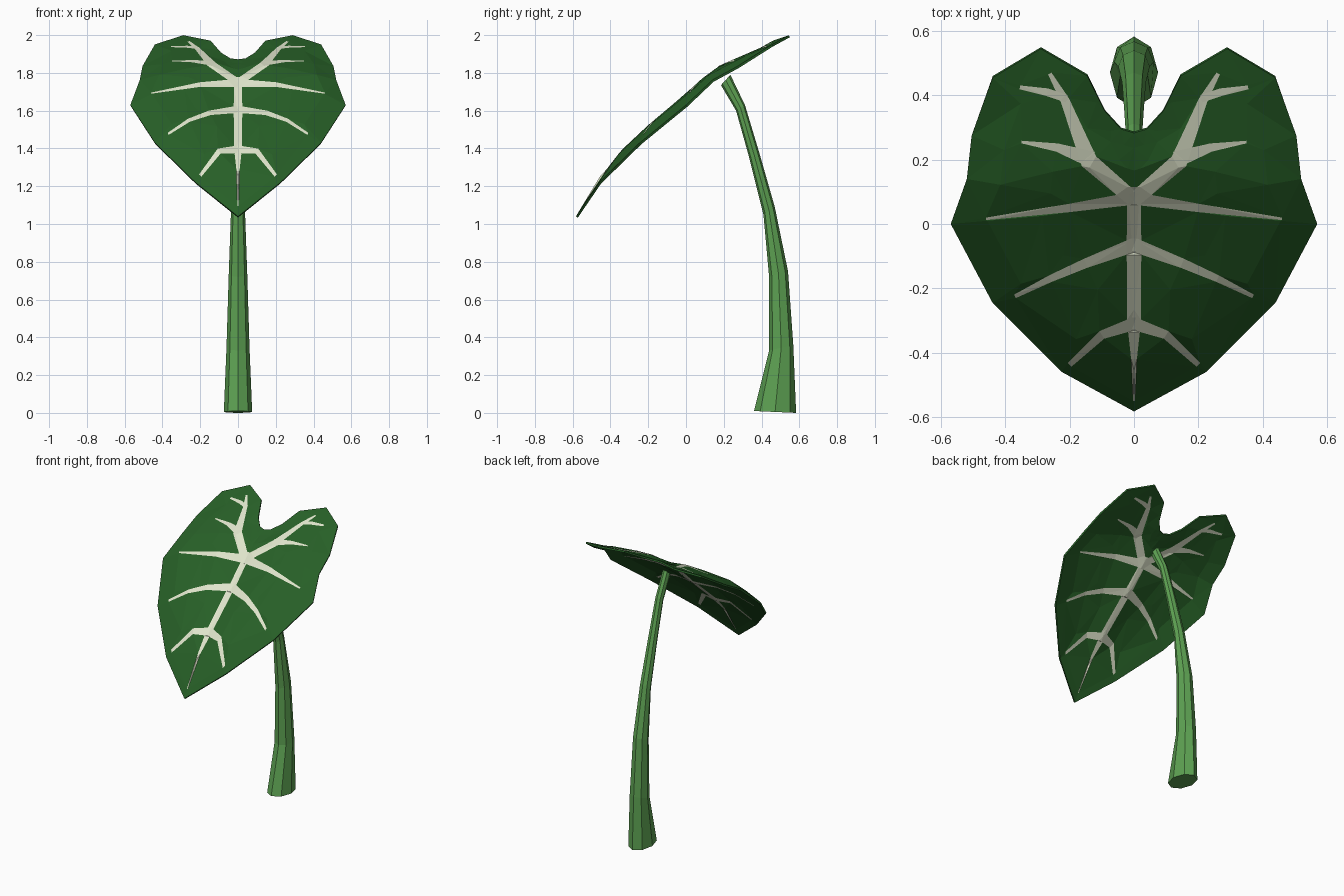
import bpy, math
from mathutils import Vector
from mathutils.geometry import delaunay_2d_cdt

if "Cube" in bpy.data.objects:
    bpy.data.objects.remove(bpy.data.objects["Cube"])


def material(name, color):
    m = bpy.data.materials.new(name)
    m.diffuse_color = (*color, 1)
    m.use_nodes = True
    m.node_tree.nodes["Principled BSDF"].inputs["Base Color"].default_value = m.diffuse_color
    return m


leaf_green = material("leaf dark green", (0.02, 0.115, 0.02))
vein_cream = material("vein cream", (0.74, 0.78, 0.60))
stem_green = material("stem green", (0.11, 0.36, 0.085))


def make_object(name, verts, faces, mats):
    mesh = bpy.data.meshes.new(name)
    mesh.from_pydata(verts, [], faces)
    for m in mats:
        mesh.materials.append(m)
    ob = bpy.data.objects.new(name, mesh)
    bpy.context.collection.objects.link(ob)
    return ob


# Heart outline seen from above: right half, from notch to tip, then mirrored
half = [(0.04, 0.295), (0.09, 0.35), (0.145, 0.46), (0.29, 0.545), (0.44, 0.455),
        (0.505, 0.275), (0.52, 0.14), (0.57, 0), (0.44, -0.245), (0.225, -0.46)]
outline = [Vector(p) for p in
           [(0, -0.583)] + half[::-1] + [(0, 0.283)] + [(-x, y) for x, y in half]]
outline_ccw = outline

# Height of the rim along y
rim = [(-0.583, 1.04), (-0.46, 1.22), (-0.245, 1.43), (0, 1.63),
       (0.14, 1.765), (0.275, 1.84), (0.455, 1.95), (0.545, 1.99)]


def clamp(v):
    return max(0.0, min(1.0, v))


def rim_height(y):
    for (y0, z0), (y1, z1) in zip(rim, rim[1:]):
        if y <= y1:
            return z0 + (z1 - z0) * (y - y0) / (y1 - y0)
    return rim[-1][1]


def rim_distance(p):
    best = 9.0
    for a, b in zip(outline, outline[1:] + outline[:1]):
        t = clamp((p - a).dot(b - a) / (b - a).length_squared)
        best = min(best, (p - a - (b - a) * t).length)
    return best


def leaf_height(p):
    x, y = abs(p.x), p.y
    bulge = 0.058 * clamp(rim_distance(p) / 0.12) * clamp((0.45 - y) / 0.4)
    bulge *= 0.5 + 0.5 * clamp(x / 0.12)          # shallow valley along the midrib
    tilt = 0.06 * (0.45 - x) * clamp(y / 0.25)    # lobes rise toward the notch
    return rim_height(y) + bulge + tilt


def ribbon(points):
    """Tapered flat band through (x, y, half width) points."""
    c = [Vector(p[:2]) for p in points]
    left, right = [], []
    for i, p in enumerate(points):
        d = (c[min(i + 1, len(c) - 1)] - c[max(i - 1, 0)]).normalized()
        n = Vector((-d.y, d.x)) * p[2]
        left.append(c[i] + n)
        right.append(c[i] - n)
    return right + left[::-1]


# Veins: one midrib, and side veins mirrored
midrib = [(0, 0.115, 0.02), (0, -0.06, 0.023), (0, -0.31, 0.021), (0, -0.42, 0.009), (0, -0.55, 0.003)]
side_veins = [
    [(0, 0.075, 0.023), (0.14, 0.195, 0.027), (0.215, 0.385, 0.014), (0.262, 0.468, 0.006)],
    [(0.21, 0.39, 0.012), (0.27, 0.41, 0.012), (0.355, 0.425, 0.006)],
    [(0.13, 0.20, 0.026), (0.24, 0.238, 0.013), (0.35, 0.255, 0.004)],
    [(0, 0.08, 0.02), (0.2, 0.05, 0.013), (0.46, 0.016, 0.004)],
    [(0, -0.065, 0.022), (0.15, -0.122, 0.015), (0.26, -0.17, 0.011), (0.37, -0.225, 0.006)],
    [(0, -0.31, 0.02), (0.1, -0.345, 0.014), (0.2, -0.438, 0.008)],
]
bands = [ribbon(midrib)]
for v in side_veins:
    bands.append(ribbon(v))
    bands.append(ribbon([(-x, y, w) for x, y, w in v])) 

# Leaf blade: triangulate the outline with the veins cut in, then lift to height
points, polys = [], []
for poly in [outline_ccw] + bands:
    polys.append(list(range(len(points), len(points) + len(poly))))
    points += poly
center = Vector((0, 0.05))
for s in (0.8, 0.5):
    points += [center + (p - center) * s for p in outline]
verts, _, faces, _, _, origin = delaunay_2d_cdt(points, [], polys, 1, 1e-5)
leaf = make_object("leaf_blade", [(p.x, p.y, leaf_height(p)) for p in verts], faces,
                   [leaf_green, vein_cream])
for f, src in zip(leaf.data.polygons, origin):
    f.material_index = 1 if any(i > 0 for i in src) else 0
thick = leaf.modifiers.new("thickness", 'SOLIDIFY')
thick.thickness = 0.012
thick.offset = -1

# Stem: eight-sided tube; each ring is (front y, front z, back y, back z, half width)
rings = [(0.36, 0.01, 0.583, 0.0, 0.075), (0.44, 0.33, 0.568, 0.36, 0.061),
         (0.44, 0.72, 0.54, 0.75, 0.049), (0.41, 1.05, 0.47, 1.09, 0.037),
         (0.335, 1.35, 0.39, 1.37, 0.031), (0.265, 1.6, 0.312, 1.63, 0.026),
         (0.185, 1.735, 0.235, 1.79, 0.024)]
N = 8
sv, sf = [], []
for fy, fz, by, bz, w in rings:
    for k in range(N):
        a = 2 * math.pi * k / N
        t = 0.5 + 0.5 * math.sin(a)
        sv.append((w * math.cos(a), fy + (by - fy) * t, fz + (bz - fz) * t))
for r in range(len(rings) - 1):
    for k in range(N):
        a, b = r * N + k, r * N + (k + 1) % N
        sf.append((a, b, b + N, a + N))
sf.append(tuple(reversed(range(N))))
sf.append(tuple(range(len(sv) - N, len(sv))))
make_object("stem", sv, sf, [stem_green])
